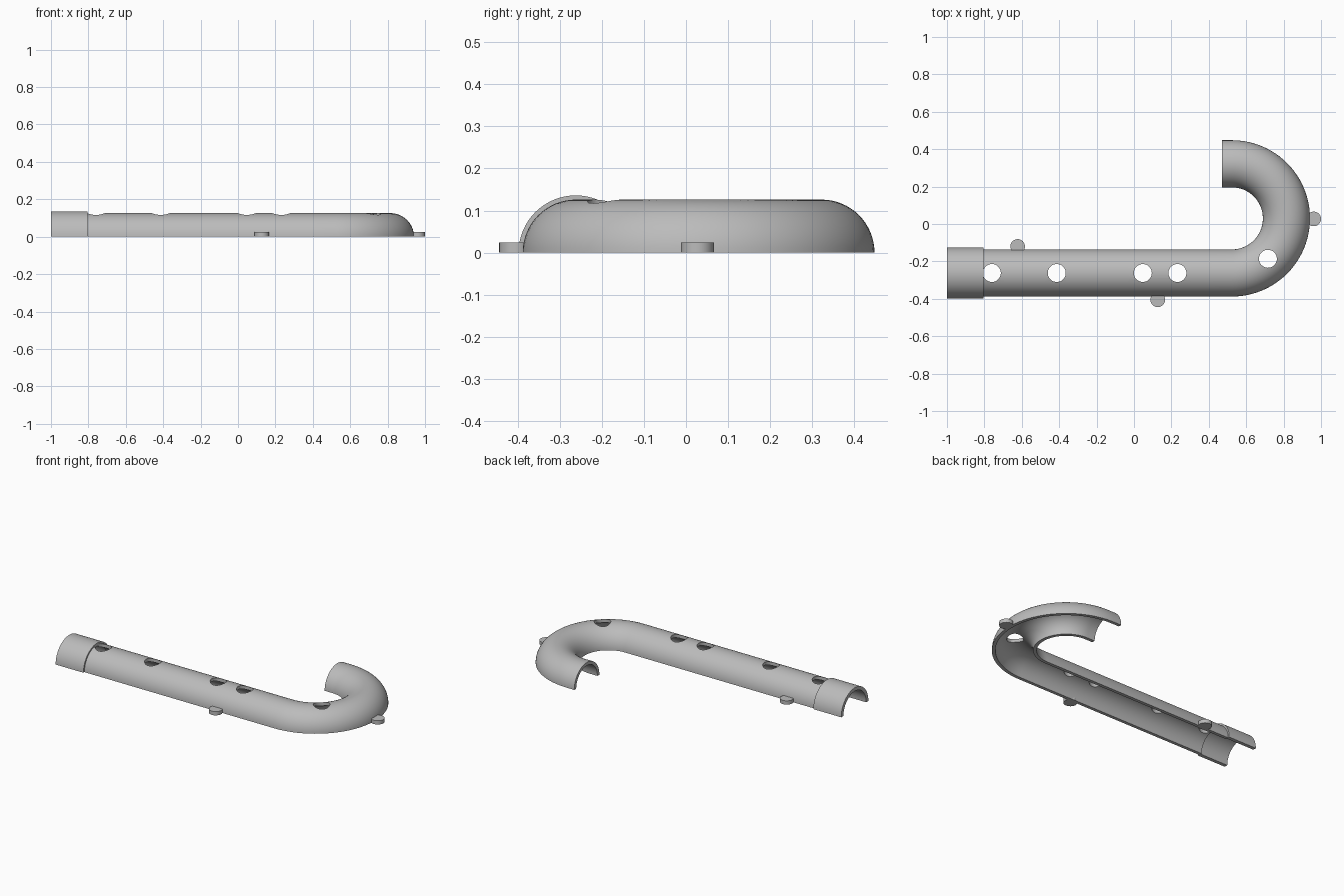
import bpy, bmesh, math
from mathutils import Vector

old = bpy.data.objects.get("Cube")
if old:
    bpy.data.objects.remove(old, do_unlink=True)

grey = bpy.data.materials.new("plain grey")
grey.use_nodes = True
colour = (0.5, 0.5, 0.5, 1)
grey.diffuse_color = colour
grey.node_tree.nodes["Principled BSDF"].inputs["Base Color"].default_value = colour

STRAIGHT_Y = -0.262          # centre line of the long straight
BEND = Vector((0.523, 0.03, 0))
BEND_R = BEND.y - STRAIGHT_Y
ARC_STEPS = 32


def finish(bm, name):
    bmesh.ops.recalc_face_normals(bm, faces=bm.faces)
    mesh = bpy.data.meshes.new(name)
    bm.to_mesh(mesh)
    bm.free()
    mesh.materials.append(grey)
    obj = bpy.data.objects.new(name, mesh)
    bpy.context.collection.objects.link(obj)
    return obj


def select(obj):
    bpy.ops.object.select_all(action='DESELECT')
    obj.select_set(True)
    bpy.context.view_layer.objects.active = obj


def smooth(obj):
    select(obj)
    bpy.ops.object.shade_smooth_by_angle(angle=math.radians(35))


def half_tube(name, path, outer, inner):
    """Sweep a half-ring section along (point, sideways direction) pairs."""
    angles = [math.pi * i / ARC_STEPS for i in range(ARC_STEPS + 1)]
    section = [(outer * math.cos(a), outer * math.sin(a)) for a in angles]
    section += [(inner * math.cos(a), inner * math.sin(a)) for a in reversed(angles)]
    bm = bmesh.new()
    rings = [[bm.verts.new(p + side * u + Vector((0, 0, v))) for u, v in section]
             for p, side in path]
    n = len(section)
    for a, b in zip(rings, rings[1:]):
        for i in range(n):
            j = (i + 1) % n
            bm.faces.new((a[i], a[j], b[j], b[i]))
    # End caps as strips between the outer and inner arcs
    for ring in (rings[0], rings[-1]):
        for i in range(ARC_STEPS):
            bm.faces.new((ring[i], ring[i + 1], ring[n - 2 - i], ring[n - 1 - i]))
    return finish(bm, name)


def cylinder(name, x, y, z0, z1, radius):
    bm = bmesh.new()
    bmesh.ops.create_cone(bm, cap_ends=True, segments=48, radius1=radius,
                          radius2=radius, depth=z1 - z0)
    bmesh.ops.translate(bm, verts=bm.verts, vec=(x, y, (z0 + z1) / 2))
    return finish(bm, name)


# Hooked half pipe: long straight, half-circle bend, short return
out = Vector((0, -1, 0))
start, end = -0.805, 0.47
path = [(Vector((start + (BEND.x - start) * i / 12, STRAIGHT_Y, 0)), out)
        for i in range(12)]
for i in range(49):
    a = -math.pi / 2 + math.pi * i / 48
    side = Vector((math.cos(a), math.sin(a), 0))
    path.append((BEND + side * BEND_R, side))
path.append((Vector((end, BEND.y + BEND_R, 0)), -out))
pipe = half_tube("hooked_half_pipe", path, 0.126, 0.106)

# Round holes through the top of the pipe
holes = [(x, STRAIGHT_Y) for x in (-0.76, -0.413, 0.047, 0.232)] + [(0.716, -0.186)]
for x, y in holes:
    cutter = cylinder("hole_cutter", x, y, 0.04, 0.2, 0.048)
    cutter.hide_render = True
    mod = pipe.modifiers.new("hole", 'BOOLEAN')
    mod.operation = 'DIFFERENCE'
    mod.solver = 'EXACT'
    mod.object = cutter
    select(pipe)
    bpy.ops.object.modifier_apply(modifier=mod.name)
    bpy.data.objects.remove(cutter, do_unlink=True)
smooth(pipe)

# Wider end sleeve
sleeve = half_tube("end_sleeve",
                   [(Vector((x, STRAIGHT_Y, 0)), out) for x in (-1, start)],
                   0.136, 0.114)
smooth(sleeve)

# Small round tabs at the base
for name, x, y in (("back_tab", -0.622, -0.12), ("front_tab", 0.127, -0.405),
                   ("bend_tab", 0.961, 0.027)):
    smooth(cylinder(name, x, y, 0, 0.024, 0.039))
